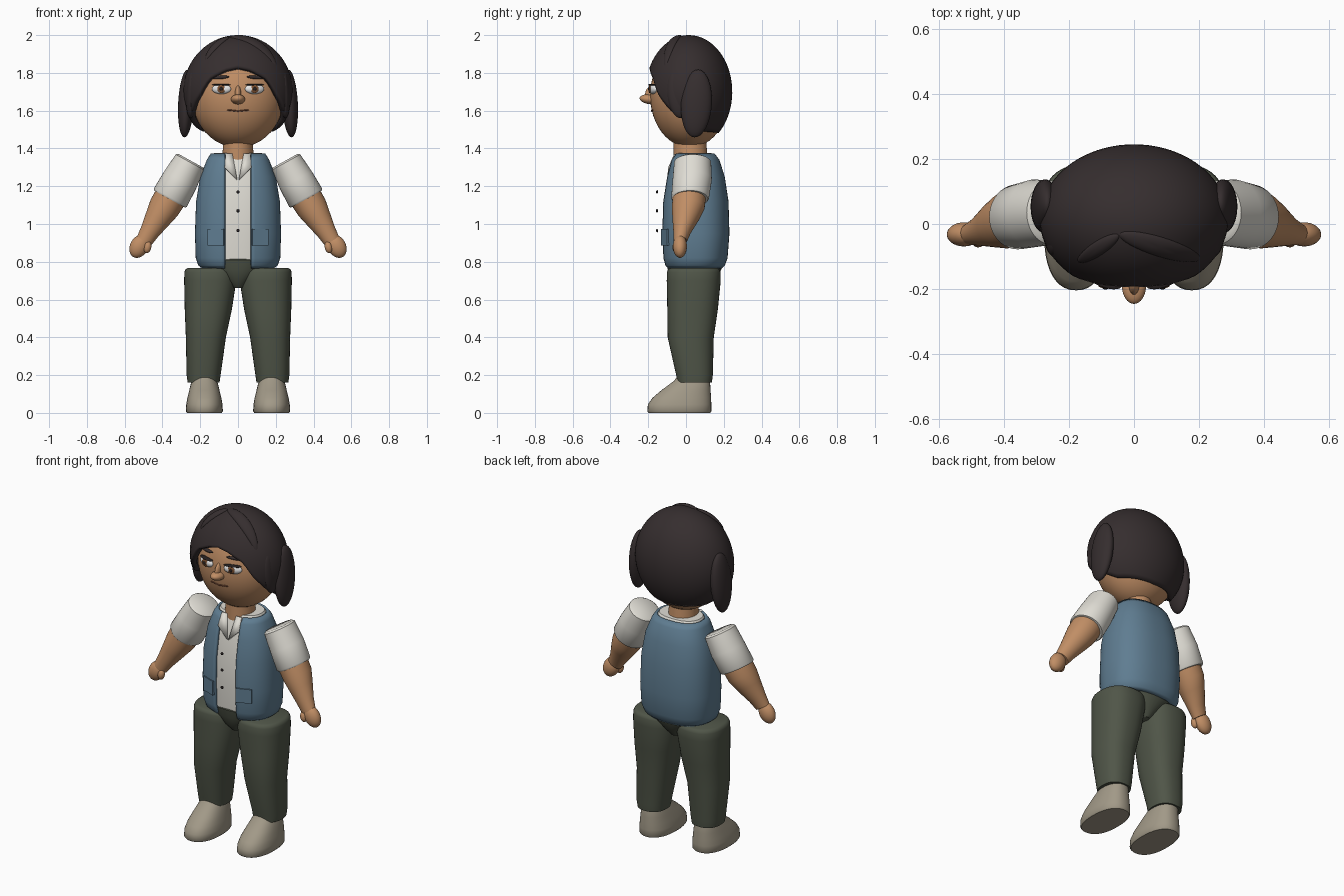
import bpy, bmesh, math
from mathutils import Matrix, Vector

if "Cube" in bpy.data.objects:
    bpy.data.objects.remove(bpy.data.objects["Cube"])


def material(name, rgb):
    m = bpy.data.materials.new(name)
    m.diffuse_color = (*rgb, 1)
    m.use_nodes = True
    m.node_tree.nodes["Principled BSDF"].inputs["Base Color"].default_value = m.diffuse_color
    return m


HAIR = material("dark_hair", (0.036, 0.027, 0.028))
SKIN = material("tan_skin", (0.53, 0.27, 0.13))
VEST = material("blue_vest", (0.115, 0.205, 0.285))
PANTS = material("olive_trousers", (0.08, 0.092, 0.065))
SHOE = material("taupe_shoe", (0.36, 0.32, 0.245))
SHIRT = material("off_white_shirt", (0.74, 0.72, 0.66))
WHITE = material("eye_white", (0.85, 0.85, 0.85))
IRIS = material("brown_iris", (0.2, 0.08, 0.03))
DARK = material("near_black", (0.02, 0.015, 0.015))
LIP = material("mouth_brown", (0.2, 0.075, 0.04))


def finish(name, bm, mat, recalc=True, thick=0):
    if recalc:
        bmesh.ops.recalc_face_normals(bm, faces=bm.faces)
    for f in bm.faces:
        f.smooth = True
    for e in bm.edges:
        e.smooth = e.calc_face_angle(0) < 0.75
    me = bpy.data.meshes.new(name)
    bm.to_mesh(me)
    bm.free()
    me.materials.append(mat)
    ob = bpy.data.objects.new(name, me)
    bpy.context.collection.objects.link(ob)
    if thick:
        mod = ob.modifiers.new("thickness", 'SOLIDIFY')
        mod.thickness, mod.offset = thick, -1
    return ob


def ellipsoid(name, c, r, mat, rot=(0, 0, 0), seg=32):
    bm = bmesh.new()
    bmesh.ops.create_uvsphere(bm, u_segments=seg, v_segments=seg // 2, radius=1)
    rm = Matrix.Rotation(rot[2], 4, 'Z') @ Matrix.Rotation(rot[1], 4, 'Y') @ Matrix.Rotation(rot[0], 4, 'X')
    bm.transform(Matrix.Translation(c) @ rm @ Matrix.Diagonal((*r, 1)))
    return finish(name, bm, mat)


def loft(name, sections, mat, power=2.0, n=40, gap=0, matrix=None, thick=0):
    """Stack of superellipse rings (z, cx, cy, rx, ry), upward; gap leaves the front open."""
    bm = bmesh.new()
    rings = []
    for z, cx, cy, rx, ry in sections:
        g = math.asin((gap / rx) ** (power / 2)) if gap else 0
        ring = []
        for i in range(n + 1 if gap else n):
            a = -math.pi / 2 + g + (2 * math.pi - 2 * g) * i / n
            c, s = math.cos(a), math.sin(a)
            ring.append(bm.verts.new((cx + rx * math.copysign(abs(c) ** (2 / power), c),
                                      cy + ry * math.copysign(abs(s) ** (2 / power), s), z)))
        rings.append(ring)
    for lo, hi in zip(rings, rings[1:]):
        for i in range(n):
            j = (i + 1) % len(lo)
            bm.faces.new((lo[i], lo[j], hi[j], hi[i]))
    if not gap:
        bm.faces.new(rings[0][::-1])
        bm.faces.new(rings[-1])
    if matrix:
        bm.transform(matrix)
    return finish(name, bm, mat, not gap, thick)


def limb(name, p0, p1, sections, mat):
    """Loft whose axis runs from p0 to p1 in the xz plane; sections are (t, cy, rx, ry)."""
    p0, p1 = Vector(p0), Vector(p1)
    d = p1 - p0
    zax = d.normalized()
    yax = Vector((0, 1, 0))
    m = Matrix((yax.cross(zax), yax, zax)).transposed().to_4x4()
    secs = [(t * d.length, 0, cy, rx, ry) for t, cy, rx, ry in sections]
    return loft(name, secs, mat, matrix=Matrix.Translation(p0) @ m)


# Head and neck
HC, HR = Vector((0, 0.02, 1.68)), Vector((0.245, 0.21, 0.275))
ellipsoid("head", HC, HR, SKIN, seg=48)
loft("neck", [(1.34, 0, 0.025, 0.085, 0.09), (1.46, 0, 0.02, 0.075, 0.085)], SKIN)


def face_y(x, z):
    return HC.y - HR.y * math.sqrt(1 - (x / HR.x) ** 2 - ((z - HC.z) / HR.z) ** 2)


# Hair cap with an arched hairline over the face
CC, CR = Vector((0, 0.015, 1.7)), Vector((0.29, 0.23, 0.3))
HAIRLINE = [(0, 1.83), (15, 1.815), (33, 1.77), (46, 1.68), (62, 1.605), (90, 1.53), (115, 1.49), (181, 1.48)]


def hairline(deg):
    for (a0, z0), (a1, z1) in zip(HAIRLINE, HAIRLINE[1:]):
        if deg <= a1:
            return z0 + (z1 - z0) * (deg - a0) / (a1 - a0)


bm = bmesh.new()
N, M = 80, 24
rows = []
for k in range(M):
    row = []
    for i in range(N):
        a = 2 * math.pi * i / N
        polar = math.acos((hairline(abs((math.degrees(a) + 180) % 360 - 180)) - CC.z) / CR.z)
        p = polar * (1 - k / M)
        row.append(bm.verts.new((CR.x * math.sin(a) * math.sin(p),
                                 CC.y - CR.y * math.cos(a) * math.sin(p), CC.z + CR.z * math.cos(p))))
    rows.append(row)
crown = bm.verts.new((0, CC.y, CC.z + CR.z))
for i in range(N):
    j = (i + 1) % N
    for lo, hi in zip(rows, rows[1:]):
        bm.faces.new((lo[i], lo[j], hi[j], hi[i]))
    bm.faces.new((rows[-1][i], rows[-1][j], crown))
finish("hair_cap", bm, HAIR, False, 0.03)

# Swept locks lying on the crown
for name, cx, cy, half, wide, ang in (("long_lock", 0.08, -0.07, 0.13, 0.03, -17),
                                      ("short_lock", -0.11, -0.075, 0.075, 0.022, 33)):
    bm = bmesh.new()
    bmesh.ops.create_uvsphere(bm, u_segments=32, v_segments=12, radius=1)
    ca, sa = math.cos(math.radians(ang)), math.sin(math.radians(ang))
    for v in bm.verts:
        s, t, lift = v.co.x * half, v.co.y * wide, 1 + 0.04 * v.co.z
        x, y = cx + s * ca - t * sa, cy + s * sa + t * ca
        h = math.sqrt(max(0.02, 1 - (x / CR.x) ** 2 - ((y - CC.y) / CR.y) ** 2))
        v.co = CC + lift * (Vector((x, y, CC.z + CR.z * h)) - CC)
    finish(name, bm, HAIR)

# Torso: open vest over a shirt
BODY = [(0.765, 0, 0.045, 0.19, 0.145), (0.78, 0, 0.046, 0.21, 0.16), (0.82, 0, 0.048, 0.224, 0.172),
        (0.95, 0, 0.05, 0.228, 0.18), (1.12, 0, 0.05, 0.222, 0.175), (1.25, 0, 0.05, 0.2, 0.155),
        (1.34, 0, 0.047, 0.165, 0.13), (1.372, 0, 0.045, 0.145, 0.107)]
loft("vest", BODY, VEST, 2.4, 64, gap=0.07, thick=0.016)
loft("shirt", [(z, cx, cy, rx - 0.018, ry - 0.018) for z, cx, cy, rx, ry in
               [(0.81, 0, 0.048, 0.222, 0.17)] + BODY[3:-1] + [(1.376, 0, 0.045, 0.145, 0.107)]], SHIRT, 2.4, 64)
for i, z in enumerate((0.965, 1.07, 1.17)):
    ellipsoid(f"button_{i + 1}", (0, -0.153, z), (0.009, 0.006, 0.009), DARK, seg=12)

# Pelvis
loft("pelvis", [(0.66, 0, 0.04, 0.03, 0.08), (0.7, 0, 0.04, 0.08, 0.115), (0.76, 0, 0.045, 0.16, 0.142),
                (0.81, 0, 0.047, 0.19, 0.155), (0.825, 0, 0.047, 0.18, 0.145)], PANTS, 2.2)

# Facial features on the centre line
ellipsoid("nose", (0, -0.19, 1.66), (0.037, 0.056, 0.026), SKIN, (-0.12, 0, 0))
ellipsoid("nose_bridge", (0, -0.186, 1.69), (0.016, 0.03, 0.045), SKIN, (-0.3, 0, 0))
for i in range(-2, 3):
    x = i * 0.022
    z = 1.598 + 0.0025 * abs(i)
    ellipsoid(f"mouth_{i + 3}", (x, face_y(x, z), z), (0.014, 0.005, 0.004), LIP, (0, 0, x * 2), 12)

for s, side in ((-1, "left"), (1, "right")):
    # Eyes and brows
    ex, ez = 0.088 * s, 1.715
    ey = face_y(ex, ez)
    ellipsoid(side + "_eye", (ex, ey, ez), (0.053, 0.02, 0.027), WHITE, (0, 0, 0.3 * s))
    ellipsoid(side + "_iris", (ex, ey - 0.018, ez), (0.022, 0.006, 0.022), IRIS, (0, 0, 0.1 * s), 20)
    ellipsoid(side + "_pupil", (ex, ey - 0.022, ez), (0.01, 0.005, 0.01), DARK, seg=16)
    ellipsoid(side + "_upper_lid", (ex, ey - 0.003, ez + 0.022), (0.052, 0.019, 0.005), DARK, (0, 0, 0.3 * s), 20)
    bx = 0.093 * s
    ellipsoid(side + "_brow", (bx, face_y(bx, 1.776), 1.776), (0.05, 0.01, 0.009), HAIR, (0, 0.08 * s, 0.35 * s), 20)

    # Side hair
    ellipsoid(side + "_hair_tuft", (0.275 * s, 0.055, 1.638), (0.042, 0.082, 0.18), HAIR, (-0.06, -0.05 * s, 0))
    ellipsoid(side + "_front_tuft", (0.245 * s, -0.04, 1.69), (0.03, 0.06, 0.13), HAIR, (0.1, -0.05 * s, 0))

    # Arms
    limb(side + "_sleeve", (0.25 * s, 0, 1.335), (0.362 * s, 0, 1.132),
         [(0, 0.035, 0.075, 0.085), (0.04, 0.035, 0.086, 0.098), (0.5, 0.033, 0.096, 0.104),
          (0.96, 0.022, 0.1, 0.1), (1, 0.022, 0.094, 0.094)], SHIRT)
    limb(side + "_forearm", (0.35 * s, 0, 1.155), (0.497 * s, 0, 0.91),
         [(0, 0.018, 0.086, 0.088), (0.28, 0.012, 0.083, 0.087), (0.5, 0, 0.07, 0.072),
          (0.8, -0.02, 0.052, 0.047), (1, -0.03, 0.044, 0.035)], SKIN)
    ellipsoid(side + "_hand", (0.523 * s, -0.032, 0.882), (0.048, 0.037, 0.065), SKIN, (0, -0.5 * s, 0))
    ellipsoid(side + "_thumb", (0.479 * s, -0.052, 0.877), (0.02, 0.02, 0.032), SKIN, (0, -0.2 * s, 0), 20)

    # Legs and shoes
    loft(side + "_trouser_leg", [(0.16, 0.182 * s, 0.045, 0.084, 0.092), (0.2, 0.182 * s, 0.045, 0.09, 0.097),
                                 (0.4, 0.17 * s, 0.025, 0.106, 0.122), (0.55, 0.157 * s, 0.035, 0.125, 0.134),
                                 (0.7, 0.147 * s, 0.041, 0.138, 0.143), (0.745, 0.147 * s, 0.041, 0.137, 0.142),
                                 (0.76, 0.147 * s, 0.041, 0.131, 0.136), (0.767, 0.147 * s, 0.041, 0.118, 0.123)],
         PANTS, 2.4)
    loft(side + "_shoe", [(0, 0.178 * s, -0.035, 0.092, 0.163), (0.008, 0.178 * s, -0.035, 0.098, 0.169),
                          (0.045, 0.178 * s, -0.034, 0.096, 0.168), (0.08, 0.178 * s, -0.022, 0.09, 0.155),
                          (0.12, 0.178 * s, 0.0, 0.08, 0.13), (0.17, 0.178 * s, 0.032, 0.068, 0.095),
                          (0.195, 0.178 * s, 0.037, 0.058, 0.082)], SHOE, 2.3)

    # Vest pocket
    bm = bmesh.new()
    bmesh.ops.create_cube(bm, size=1)
    bm.transform(Matrix.Translation((0.118 * s, -0.112, 0.93)) @ Matrix.Rotation(0.36 * s, 4, 'Z')
                 @ Matrix.Diagonal((0.09, 0.012, 0.085, 1)))
    finish(side + "_pocket", bm, VEST)

    # Shirt collar flap
    bm = bmesh.new()
    flap = [(0.004, -0.1, 1.235), (0.07, -0.094, 1.3), (0.065, -0.062, 1.372), (0.03, -0.062, 1.372)]
    bm.faces.new([bm.verts.new((x * s, y, z)) for x, y, z in flap][::s])
    finish(side + "_collar", bm, SHIRT, False, 0.008)
